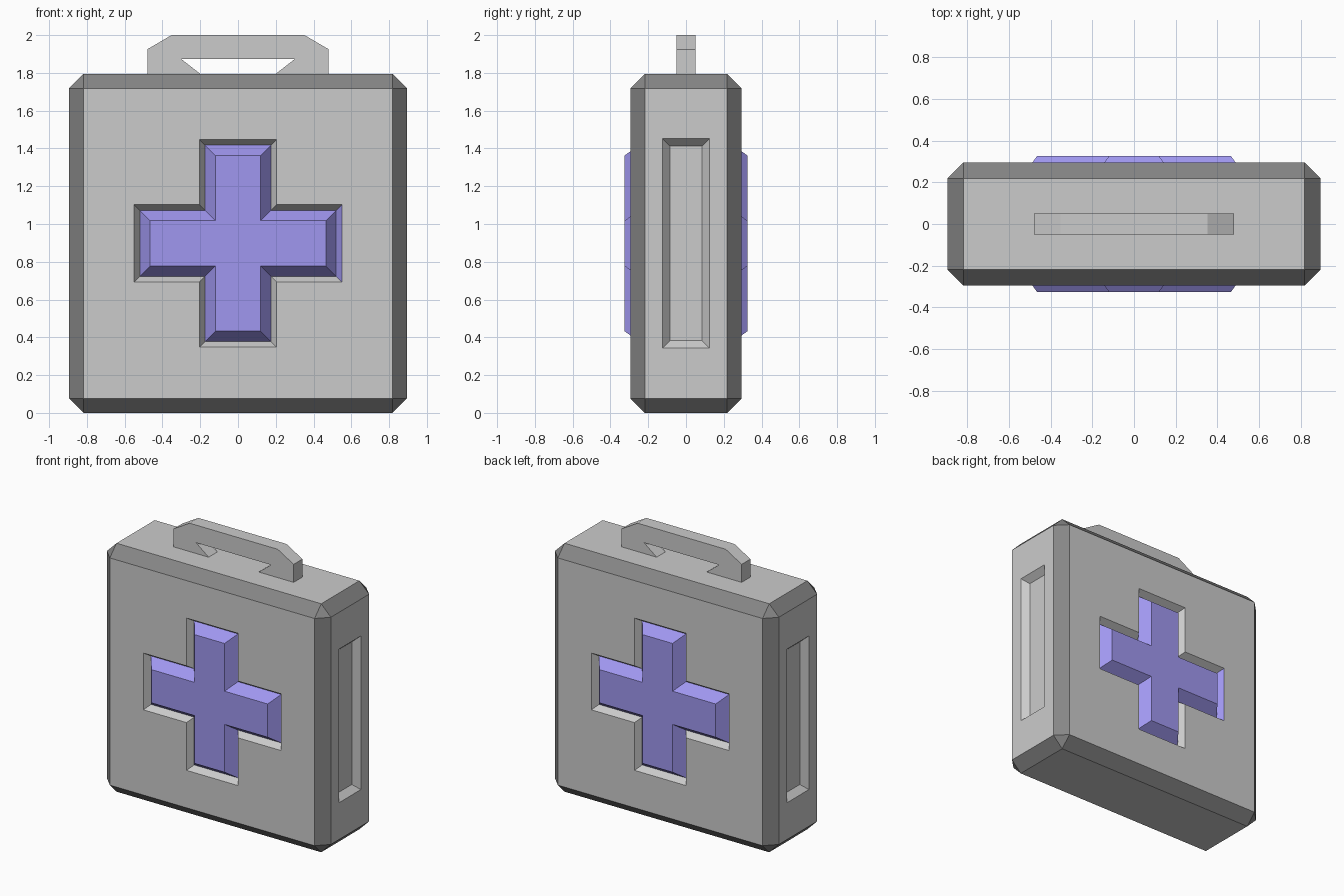
import bpy, bmesh
from mathutils import Vector

if "Cube" in bpy.data.objects:
    bpy.data.objects.remove(bpy.data.objects["Cube"])

HX, HY, HZ, CH = 0.895, 0.295, 0.8975, 0.077   # body half sizes and chamfer
MID = 0.8975
DEPTH = 0.045                                  # recess depth


def material(name, rgb):
    m = bpy.data.materials.new(name)
    m.diffuse_color = (*rgb, 1)
    m.use_nodes = True
    m.node_tree.nodes["Principled BSDF"].inputs["Base Color"].default_value = m.diffuse_color
    return m


GREY = material("grey", (0.6, 0.6, 0.6))
DARK = material("dark_trim", (0.24, 0.24, 0.24))
BLUE = material("blue", (0.35, 0.31, 0.87))


def finish(name, bm, mats):
    bmesh.ops.recalc_face_normals(bm, faces=bm.faces)
    me = bpy.data.meshes.new(name)
    bm.to_mesh(me)
    bm.free()
    for m in mats:
        me.materials.append(m)
    ob = bpy.data.objects.new(name, me)
    bpy.context.collection.objects.link(ob)
    return ob


def loft(name, ring_a, ring_b, mats, pick=None):
    """Closed solid between two matching rings; pick(centre) gives a material index."""
    bm = bmesh.new()
    a = [bm.verts.new(p) for p in ring_a]
    b = [bm.verts.new(p) for p in ring_b]
    n = len(a)
    sides = [bm.faces.new((a[i], a[(i + 1) % n], b[(i + 1) % n], b[i])) for i in range(n)]
    bm.faces.new(a[::-1])
    bm.faces.new(b)
    if pick:
        for f in sides:
            f.material_index = pick(f.calc_center_median())
    return finish(name, bm, mats)


def cross(l, w, y, s):
    """Plus-shaped ring on the front (s=1) or turned to the back (s=-1)."""
    quarter = [(l, w), (w, w), (w, l)]
    pts = []
    for _ in range(4):
        pts += quarter
        quarter = [(-v, u) for u, v in quarter]
    return [Vector((u * s, -y * s, MID + v)) for u, v in pts]


def slot(hy, hz, x, s):
    """Rectangular ring on the right (s=1) or left (s=-1) side."""
    return [Vector((x * s, v * hy * s, MID + w * hz))
            for v, w in ((-1, -1), (1, -1), (1, 1), (-1, 1))]


# Chamfered case with dark edges
bm = bmesh.new()
bmesh.ops.create_cube(bm, size=2)
for v in bm.verts:
    v.co = Vector((v.co.x * HX, v.co.y * HY, v.co.z * HZ + MID))
bmesh.ops.bevel(bm, geom=bm.edges[:], offset=CH, segments=1, affect='EDGES', profile=0.5)
bm.normal_update()
for f in bm.faces:
    f.material_index = 0 if max(abs(c) for c in f.normal) > 0.99 else 1
case = finish("case", bm, [GREY, DARK, BLUE])

# Tapered recesses on all four sides, cut slightly past the surface
cutters = []
for s in (1, -1):
    cutters.append(loft("cross_cutter",
                        cross(0.52, 0.175, HY - DEPTH, s),
                        cross(0.56, 0.215, HY + DEPTH / 3, s),
                        [GREY, DARK, BLUE],
                        lambda c, s=s: 2 if c.x * s > 0.5 else 0))
    cutters.append(loft("slot_cutter",
                        slot(0.085, 0.515, HX - DEPTH, s),
                        slot(0.138, 0.568, HX + DEPTH / 3, s),
                        [GREY, DARK, BLUE]))

bpy.context.view_layer.objects.active = case
for c in cutters:
    c.hide_render = True
    mod = case.modifiers.new("recess", 'BOOLEAN')
    mod.operation, mod.solver, mod.object = 'DIFFERENCE', 'EXACT', c
    bpy.ops.object.modifier_apply(modifier=mod.name)
for c in cutters:
    bpy.data.objects.remove(c)

# Raised blue crosses, front and back
for s, name in ((1, "front_cross"), (-1, "back_cross")):
    loft(name, cross(0.52, 0.175, HY - DEPTH, s), cross(0.465, 0.12, 0.325, s), [BLUE])

# Carrying handle
top = 2 * HZ
half = [(0.2, top), (0.48, top), (0.48, 1.925), (0.352, 2.0)]
inner = (0.3, 1.873)
outline = half + [(-x, z) for x, z in half[::-1]] + [(-inner[0], inner[1]), inner]
loft("handle", [(x, -0.05, z) for x, z in outline],
     [(x, 0.05, z) for x, z in outline], [GREY])
